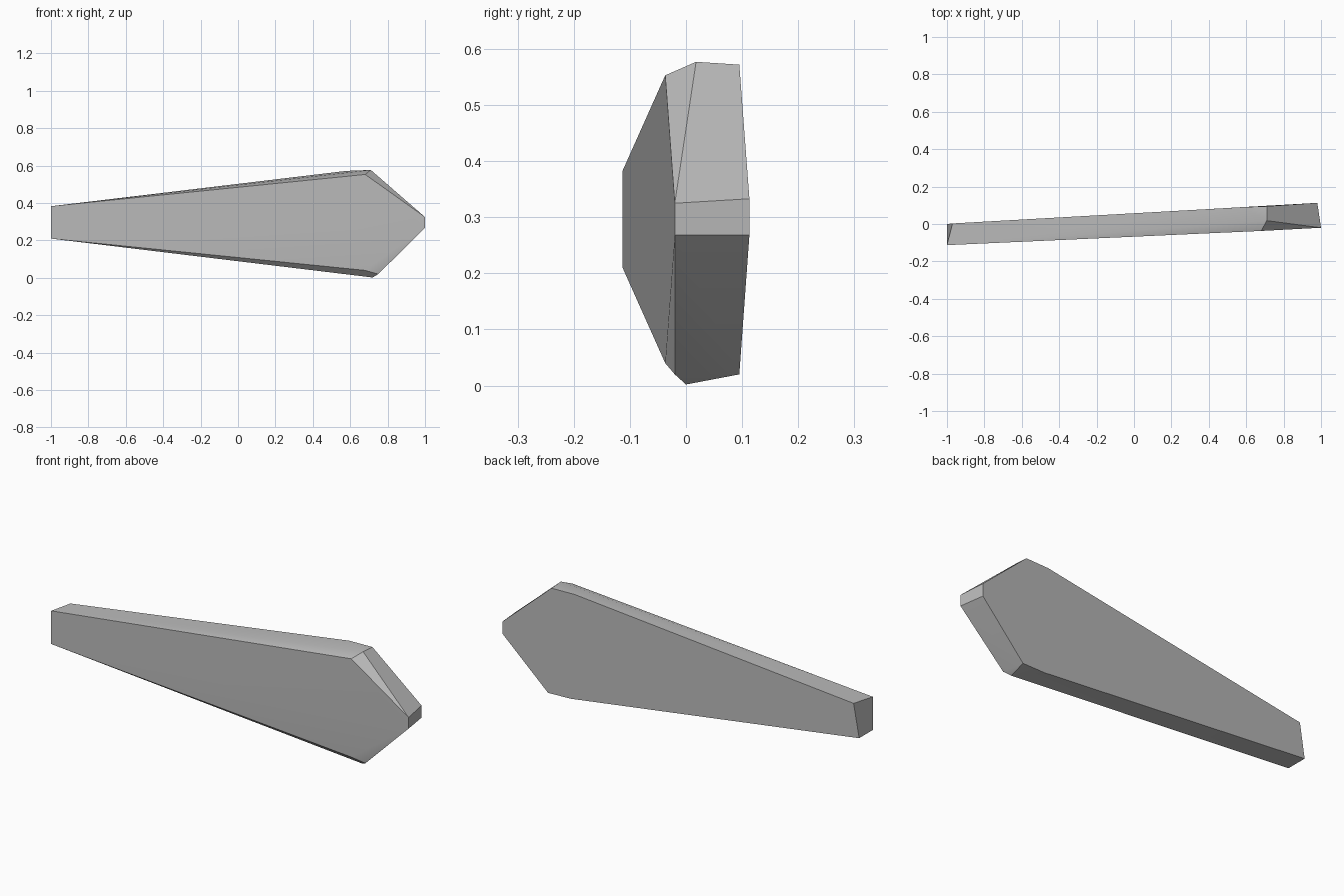
import bpy
import bmesh
import math

cube = bpy.data.objects.get("Cube")
if cube:
    bpy.data.objects.remove(cube, do_unlink=True)

# One plain grey for the whole blade
grey = bpy.data.materials.new("plain grey")
grey.use_nodes = True
grey.diffuse_color = (0.5, 0.5, 0.5, 1)
grey.node_tree.nodes["Principled BSDF"].inputs["Base Color"].default_value = grey.diffuse_color

# Corners of the blade, grouped by layer from front to back
corners = {
    # front outline
    "root_top": (-1, -.113, .383), "root_low": (-1, -.113, .21),
    "front_top": (.68, -.037, .553), "front_low": (.68, -.037, .04),
    "tip_top": (1, -.02, .325), "tip_low": (1, -.02, .268),
    "chamfer": (.75, -.02, .02),
    # widest ridge
    "ridge_top": (.71, .018, .577), "ridge_low": (.72, 0, .002),
    # back outline
    "back_root_top": (-.97, .003, .385), "back_root_low": (-1, 0, .21),
    "back_mid_top": (.58, .09, .572), "back_mid_low": (.6, .09, .022),
    "back_top": (.71, .095, .572), "back_low": (.73, .095, .02),
    "back_tip_top": (.98, .113, .333), "back_tip_low": (.98, .113, .268),
}

faces = [
    # broad front and back
    "root_top root_low front_low tip_low tip_top front_top",
    "back_root_top back_mid_top back_top back_tip_top back_tip_low back_low back_mid_low back_root_low",
    # root end
    "root_top back_root_top back_root_low root_low",
    # upper edge
    "root_top front_top ridge_top",
    "root_top ridge_top back_mid_top back_root_top",
    "ridge_top back_top back_mid_top",
    # pointed end
    "front_top tip_top ridge_top",
    "tip_top back_tip_top back_top ridge_top",
    "tip_top tip_low back_tip_low back_tip_top",
    "tip_low chamfer back_low back_tip_low",
    "chamfer ridge_low back_low",
    # lower edge
    "front_low chamfer tip_low",
    "front_low ridge_low chamfer",
    "root_low ridge_low front_low",
    "root_low back_root_low back_mid_low ridge_low",
    "ridge_low back_mid_low back_low",
]

bm = bmesh.new()
verts = {name: bm.verts.new(co) for name, co in corners.items()}
for face in faces:
    bm.faces.new([verts[name] for name in face.split()])
bmesh.ops.recalc_face_normals(bm, faces=bm.faces)
mesh = bpy.data.meshes.new("blade")
bm.to_mesh(mesh)
bm.free()
mesh.materials.append(grey)

blade = bpy.data.objects.new("blade", mesh)
bpy.context.collection.objects.link(blade)
bpy.context.view_layer.objects.active = blade
blade.select_set(True)
bpy.ops.object.shade_smooth_by_angle(angle=math.radians(30))
